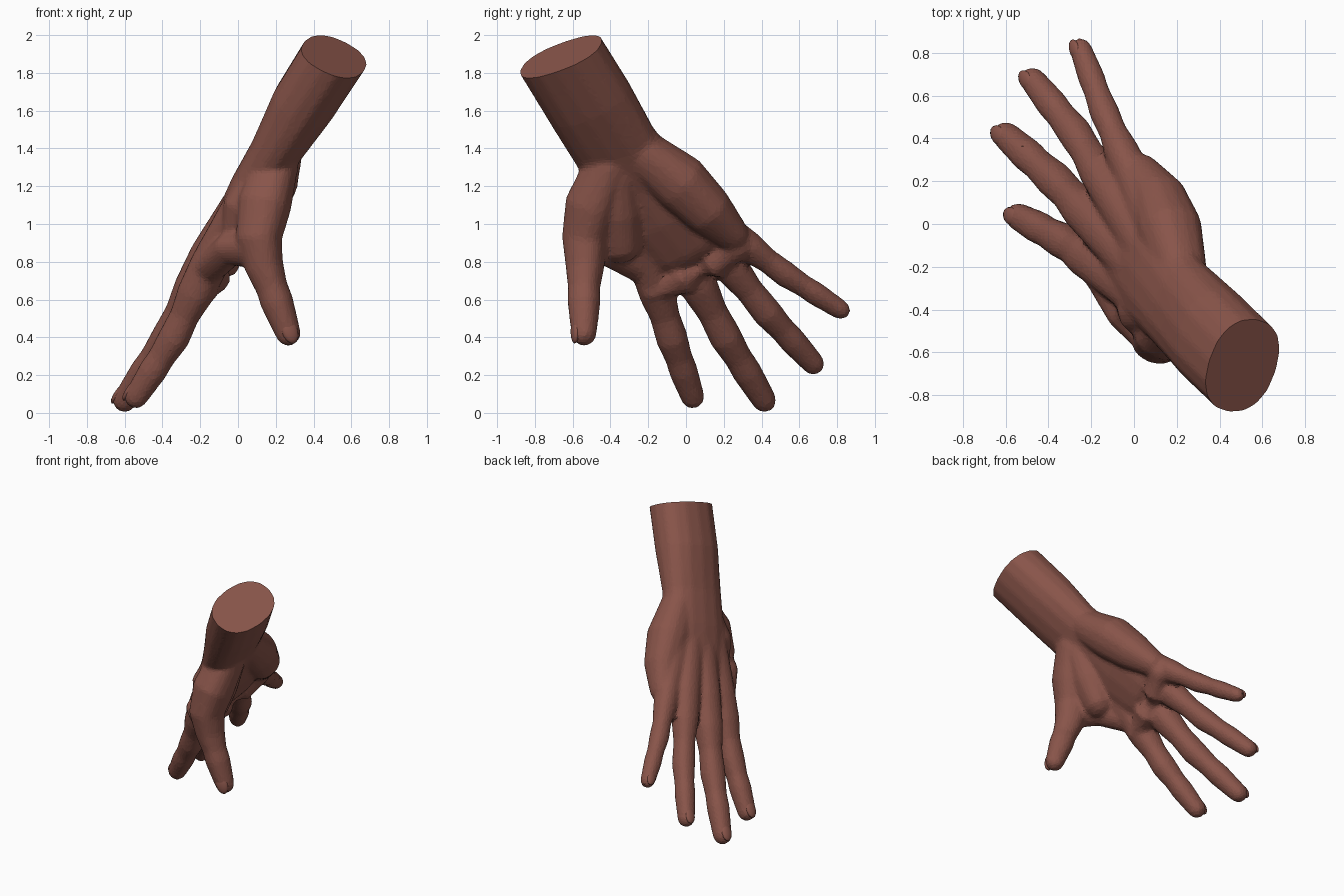
import bpy
import bmesh
from math import cos, sin, pi, copysign
from mathutils import Vector, Matrix

if "Cube" in bpy.data.objects:
    bpy.data.objects.remove(bpy.data.objects["Cube"], do_unlink=True)

ACROSS = Vector((0.34, 0.85, 0.41)).normalized()   # index side to little finger side
BACK = Vector((-0.82, 0.08, 0.57)).normalized()    # out of the back of the hand
WRIST = Vector((0.185, -0.35, 1.37))
SIDES = 16

skin = bpy.data.materials.new("brown skin")
skin.use_nodes = True
skin.diffuse_color = (0.25, 0.09, 0.068, 1)
skin.node_tree.nodes["Principled BSDF"].inputs["Base Color"].default_value = skin.diffuse_color


def make_object(name, bm):
    mesh = bpy.data.meshes.new(name)
    bm.to_mesh(mesh)
    bm.free()
    mesh.materials.append(skin)
    obj = bpy.data.objects.new(name, mesh)
    bpy.context.collection.objects.link(obj)
    return obj


def dome(end, inner):
    """Sections that round off one end of a tube."""
    centre, width, depth = end
    outward = (centre - inner[0]).normalized()
    reach = min(width, depth)
    return [(centre + outward * reach * sin(t), width * cos(t), depth * cos(t))
            for t in (0.5, 1.0, 1.4)]


def boxy(value):
    """Push a sine or cosine outward for a slightly squared section."""
    return copysign(abs(value) ** 0.87, value)


def tube(bm, sections):
    """Round-ended loft through sections of (centre, half width, half depth)."""
    sections = (dome(sections[0], sections[1])[::-1] + sections
                + dome(sections[-1], sections[-2]))
    rings = []
    for i, (centre, width, depth) in enumerate(sections):
        ahead = sections[min(i + 1, len(sections) - 1)][0]
        behind = sections[max(i - 1, 0)][0]
        along = (ahead - behind).normalized()
        u = (ACROSS - along * ACROSS.dot(along)).normalized()
        v = along.cross(u)
        angles = [k * 2 * pi / SIDES for k in range(SIDES)]
        rings.append([bm.verts.new(centre + u * width * boxy(cos(a)) + v * depth * boxy(sin(a)))
                      for a in angles])
    faces = [bm.faces.new(rings[0]), bm.faces.new(rings[-1])]
    for ring, following in zip(rings, rings[1:]):
        for k in range(SIDES):
            n = (k + 1) % SIDES
            faces.append(bm.faces.new((ring[k], ring[n], following[n], following[k])))
    bmesh.ops.recalc_face_normals(bm, faces=faces)


def round_path(*points):
    """Circular sections from (x, y, z, radius)."""
    return [(Vector(p[:3]), p[3], p[3]) for p in points]


def finger(offset, knuckle, joint, tip, radius):
    """Sections from the wrist to the tip, swelling at every joint."""
    wrist, knuckle, joint, tip = WRIST + ACROSS * offset, Vector(knuckle), Vector(joint), Vector(tip)
    stations = [(wrist, 0.11),
                (wrist.lerp(knuckle, 0.5), 0.102),
                (knuckle, 1.62 * radius),
                (knuckle.lerp(joint, 0.4), 1.55 * radius),
                (knuckle.lerp(joint, 0.7), 1.24 * radius),
                (joint, 1.33 * radius),
                (joint.lerp(tip, 0.32), 1.14 * radius),
                (joint.lerp(tip, 0.55), 1.2 * radius),
                (tip, radius)]
    return [(centre, r, r) for centre, r in stations]


# Digits, each running from the wrist to the tip
digits = {
    "index": finger(-0.1, (-0.15, -0.2, 0.79), (-0.34, -0.075, 0.395), (-0.54, 0.035, 0.085), 0.063),
    "middle": finger(-0.03, (-0.15, -0.02, 0.84), (-0.375, 0.21, 0.4), (-0.6, 0.415, 0.066), 0.064),
    "ring": finger(0.03, (-0.085, 0.12, 0.92), (-0.28, 0.43, 0.53), (-0.475, 0.675, 0.26), 0.059),
    "little": finger(0.09, (-0.005, 0.22, 0.965), (-0.14, 0.525, 0.735), (-0.25, 0.82, 0.545), 0.051),
    "thumb": round_path((0.2, -0.41, 1.32, 0.12), (0.14, -0.5, 1.1, 0.14),
                        (0.11, -0.535, 0.92, 0.12), (0.14, -0.535, 0.77, 0.1),
                        (0.18, -0.54, 0.66, 0.083), (0.205, -0.54, 0.59, 0.086),
                        (0.266, -0.54, 0.42, 0.066)),
}
bm = bmesh.new()
for path in digits.values():
    tube(bm, path)

# Forearm, running past its cut end, flowing into the core of the palm
tube(bm, [(Vector((0.65, -0.8, 2.11)), 0.235, 0.18),
          (Vector((0.35, -0.51, 1.64)), 0.24, 0.17),
          (Vector((0.21, -0.37, 1.4)), 0.235, 0.135),
          (Vector((0.1, -0.24, 1.22)), 0.25, 0.125),
          (Vector((0.015, -0.12, 1.04)), 0.27, 0.12),
          (Vector((-0.065, 0, 0.88)), 0.25, 0.1)])

# Heel of the hand below the little finger
tube(bm, round_path((0.22, -0.23, 1.38, 0.12), (0.165, -0.03, 1.22, 0.15),
                    (0.11, 0.12, 1.07, 0.13), (0.03, 0.24, 0.95, 0.09)))

# Web between thumb and index, and the ball of the thumb behind it
tube(bm, round_path((-0.15, -0.23, 0.77, 0.085), (-0.04, -0.41, 0.87, 0.09), (0.08, -0.51, 0.87, 0.1)))
tube(bm, round_path((0.17, -0.39, 1.28, 0.13), (0.07, -0.38, 1.07, 0.155), (0.03, -0.35, 0.91, 0.12)))

# Row of pads under the knuckles
tube(bm, round_path((-0.19, -0.17, 0.66, 0.085), (-0.12, 0, 0.72, 0.085),
                    (-0.08, 0.14, 0.79, 0.085), (-0.01, 0.27, 0.88, 0.075)))
hand = make_object("hand", bm)

# Merge the parts into one skin, soften the joins, reduce to flat facets
remesh = hand.modifiers.new("merge", 'REMESH')
remesh.mode = 'VOXEL'
remesh.voxel_size = 0.015
soften = hand.modifiers.new("soften", 'SMOOTH')
soften.factor = 0.5
soften.iterations = 8
facets = hand.modifiers.new("facets", 'DECIMATE')
facets.ratio = 0.25
merged = bpy.data.meshes.new_from_object(hand.evaluated_get(bpy.context.evaluated_depsgraph_get()))
hand.modifiers.clear()

# Flat cut across the end of the forearm
bm = bmesh.new()
bm.from_mesh(merged)
bpy.data.meshes.remove(merged)
bmesh.ops.bisect_plane(bm, geom=bm.verts[:] + bm.edges[:] + bm.faces[:],
                       plane_co=(0.51, -0.66, 1.885), plane_no=(0.45, -0.48, 1), clear_outer=True)
bmesh.ops.edgeloop_fill(bm, edges=[e for e in bm.edges if e.is_boundary])
bmesh.ops.recalc_face_normals(bm, faces=bm.faces[:])
bm.to_mesh(hand.data)
bm.free()

# Nails, shallow ovals set into the back of each tip
for name, path in digits.items():
    tip, radius, _ = path[-1]
    along = (tip - path[-2][0]).normalized()
    outward = Vector((0.25, -1, 0.1)) if name == "thumb" else BACK
    outward = (outward - along * outward.dot(along)).normalized()
    turn = Matrix((along.cross(outward), along, outward)).transposed().to_4x4()
    place = Matrix.Translation(tip + outward * radius * 0.74 - along * radius * 0.15)
    size = Matrix.Diagonal((radius * 0.66, radius * 1.05, radius * 0.33, 1))
    bm = bmesh.new()
    bmesh.ops.create_uvsphere(bm, u_segments=14, v_segments=8, radius=1, matrix=place @ turn @ size)
    for face in bm.faces:
        face.smooth = True
    make_object(name + "_nail", bm)
